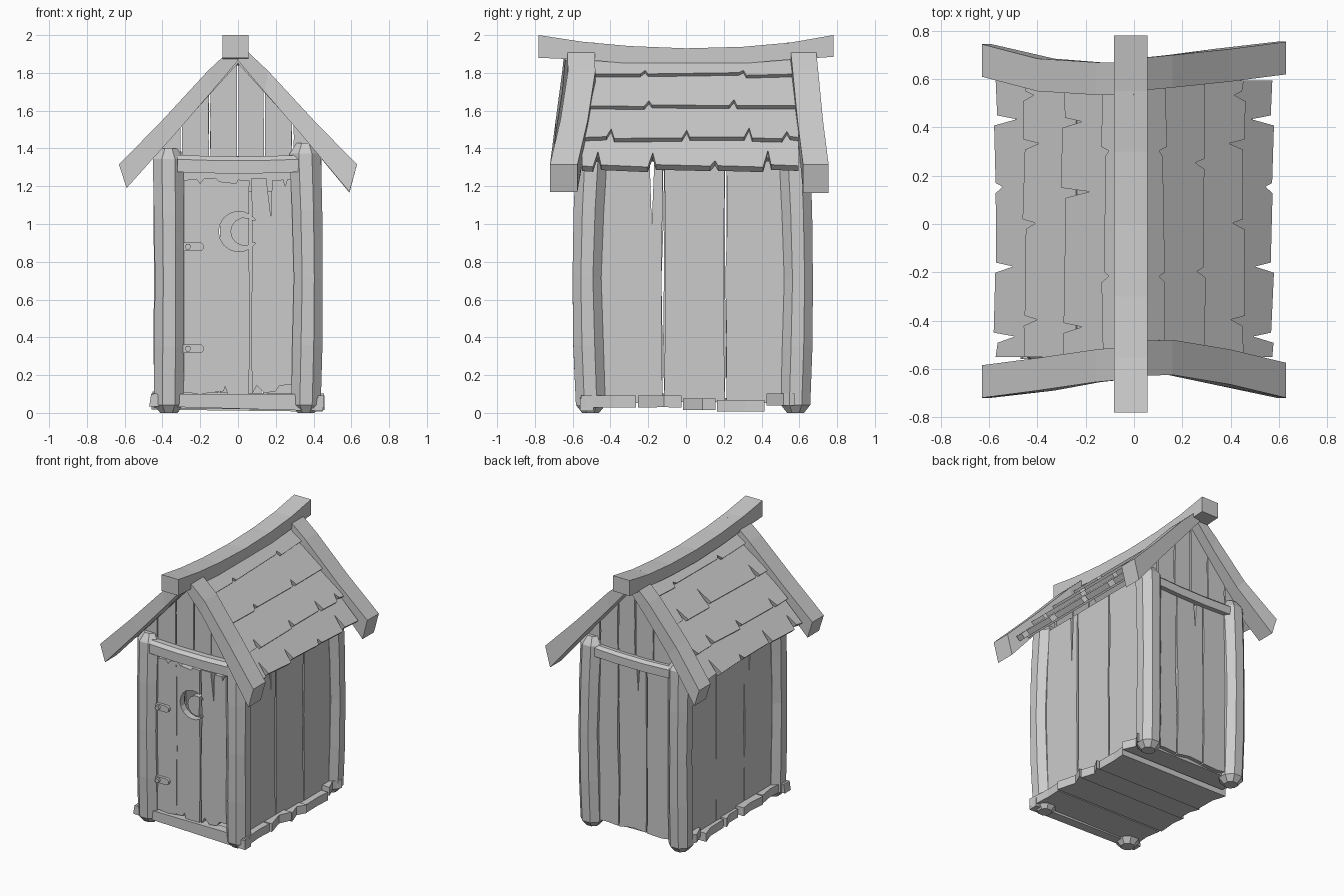
import bpy, bmesh, math, random
from mathutils import Vector

random.seed(4)
if "Cube" in bpy.data.objects:
    bpy.data.objects.remove(bpy.data.objects["Cube"], do_unlink=True)

GREY = (0.6, 0.6, 0.6, 1)
wood = bpy.data.materials.new("weathered_grey")
wood.use_nodes = True
wood.diffuse_color = GREY
wood.node_tree.nodes["Principled BSDF"].inputs["Base Color"].default_value = GREY


def finish(name, bm):
    bmesh.ops.recalc_face_normals(bm, faces=bm.faces)
    mesh = bpy.data.meshes.new(name)
    bm.to_mesh(mesh)
    bm.free()
    mesh.materials.append(wood)
    ob = bpy.data.objects.new(name, mesh)
    bpy.context.scene.collection.objects.link(ob)
    return ob


def add_loft(bm, rings):
    """Skin a row of equal rings and cap both ends."""
    rows = [[bm.verts.new(p) for p in ring] for ring in rings]
    n = len(rows[0])
    for a, b in zip(rows, rows[1:]):
        for i in range(n):
            j = (i + 1) % n
            bm.faces.new((a[i], a[j], b[j], b[i]))
    bm.faces.new(rows[0])
    bm.faces.new(rows[-1])


def loft(name, rings):
    bm = bmesh.new()
    add_loft(bm, rings)
    return finish(name, bm)


def slabs(name, outlines, place, depth):
    """Extrude flat outlines; place maps (u, v, w) to space."""
    bm = bmesh.new()
    for pts in outlines:
        add_loft(bm, [[place(u, v, w) for u, v in pts] for w in (0, depth)])
    return finish(name, bm)


def plank(u0, u1, v0, v1, wob=0.006, top=None, split=None):
    """Upright board with wavering long edges and an optional split at the top."""
    r = lambda: random.uniform(-wob, wob)
    top = top or (lambda u: v1)
    g = 0.004
    mids = [v0 + (v1 - v0) * t for t in (0.25, 0.5, 0.75)]
    pts = [(u0 + g, v0 + r()), ((u0 + u1) / 2, v0 + r()), (u1 - g, v0 + r())]
    pts += [(u1 - g + r() * 0.6, v) for v in mids if v < top(u1) - 0.03]
    pts.append((u1 - g, top(u1)))
    if split:
        c = u0 + (u1 - u0) * split[0]
        pts += [(c + 0.015, top(c)), (c, top(c) - split[1]), (c - 0.012, top(c))]
    pts.append((u0 + g, top(u0)))
    pts += [(u0 + g + r() * 0.6, v) for v in reversed(mids) if v < top(u0) - 0.03]
    return pts


# Corner posts: bowed, chamfered timbers
def post(name, x, y, top, bow_x, bow_y):
    rings = []
    for t, half, bow in ((0.0, 0.045, 0), (0.03, 0.078, 0), (0.25, 0.08, 0.6), (0.5, 0.076, 1),
                         (0.75, 0.08, 0.5), (0.96, 0.083, -0.3), (1, 0.045, -0.3)):
        c = half * 0.42
        ring = [(half, -c), (half, c), (c, half), (-c, half),
                (-half, c), (-half, -c), (-c, -half), (c, -half)]
        rings.append([(x + bow_x * bow + a, y + bow_y * bow + b, t * top) for a, b in ring])
    loft(name, rings)


post("front_left_post", 0.36, -0.505, 1.43, 0.012, -0.02)
post("front_right_post", -0.367, -0.505, 1.40, 0.004, -0.02)
post("back_left_post", 0.36, 0.58, 1.41, 0.008, 0.016)
post("back_right_post", -0.365, 0.58, 1.41, -0.004, 0.016)

# Side walls
for s, name in ((1, "left_wall"), (-1, "right_wall")):
    cuts = [-0.46, -0.12, 0.21, 0.56]
    boards = [plank(a, b, 0.06, 1.36, 0.012, split=(0.82, 0.36) if i == 0 else None)
              for i, (a, b) in enumerate(zip(cuts, cuts[1:]))]
    slabs(name, boards, lambda u, v, w, s=s: (s * (0.395 - w), u, v), 0.05)

# Back wall
cuts = [-0.35, -0.1, 0.13, 0.35]
slabs("back_wall", [plank(a, b, 0.06, 1.3, 0.012, split=(0.3, 0.2) if i == 1 else None)
                    for i, (a, b) in enumerate(zip(cuts, cuts[1:]))],
      lambda u, v, w: (u, 0.605 - w, v), 0.05)

# Door with ragged ends
boards = [
    [(-0.3, 0.11), (-0.2, 0.10), (-0.075, 0.115), (-0.068, 0.14), (-0.055, 0.1), (0.058, 0.1),
     (0.064, 0.6), (0.055, 0.9), (0.06, 1.23), (0.0, 1.235), (-0.01, 1.215), (-0.1, 1.225),
     (-0.12, 1.245), (-0.18, 1.24), (-0.2, 1.215), (-0.22, 1.24), (-0.3, 1.23)],
    [(0.074, 0.1), (0.1, 0.145), (0.14, 0.105), (0.2, 0.115), (0.22, 0.145), (0.31, 0.15),
     (0.31, 1.24), (0.26, 1.235), (0.25, 1.2), (0.24, 1.235), (0.18, 1.23), (0.175, 1.03),
     (0.15, 1.24), (0.07, 1.24), (0.078, 0.9), (0.07, 0.5)]]
door = slabs("door", boards, lambda u, v, w: (u, -0.535 + w, v), 0.05)

# Crescent opening through the door
def arc(cx, cz, r, a0, a1, n):
    steps = [math.radians(a0 + (a1 - a0) * i / n) for i in range(n + 1)]
    return [(cx + r * math.cos(a), cz + r * math.sin(a)) for a in steps]


moon = arc(0.005, 0.96, 0.107, 35, 325, 14) + arc(0.035, 0.96, 0.075, 310, 50, 10)
cutter = slabs("crescent_cutter", [moon], lambda u, v, w: (u, -0.6 + w, v), 0.2)
cutter.hide_render = True
mod = door.modifiers.new("crescent", "BOOLEAN")
mod.operation, mod.solver, mod.object = "DIFFERENCE", "EXACT", cutter
bpy.context.view_layer.objects.active = door
bpy.ops.object.modifier_apply(modifier=mod.name)
bpy.data.objects.remove(cutter, do_unlink=True)

# Thin groove strip between the first door boards
slabs("door_batten", [[(-0.14, 0.11), (-0.13, 0.11), (-0.125, 0.6), (-0.13, 1.22), (-0.138, 1.22)]],
      lambda u, v, w: (u, -0.54 + w, v), 0.01)

# Hinges with bolts
for i, z in enumerate((0.34, 0.88)):
    plate = [(-0.3, z - 0.022)] + arc(-0.205, z, 0.024, -90, 90, 6) + [(-0.3, z + 0.022)]
    slabs(f"hinge_{i + 1}", [plate], lambda u, v, w: (u, -0.556 + w, v), 0.025)
    slabs(f"hinge_bolt_{i + 1}", [arc(-0.265, z, 0.017, 0, 300, 5)],
          lambda u, v, w: (u, -0.575 + w, v), 0.03)

# Lintels, header board and gables at both ends
def beam(name, x0, x1, y, z, hy, hz, sag):
    rings = []
    for t in (0, 0.35, 0.7, 1):
        zc = z - sag * math.sin(math.pi * t)
        rings.append([(x0 + (x1 - x0) * t, y + a * hy, zc + b * hz) for a, b in
                      ((-1, -1), (-1, 0.5), (-0.5, 1), (1, 1), (1, -1))])
    loft(name, rings)


beam("front_lintel", -0.32, 0.32, -0.535, 1.32, 0.045, 0.045, 0.008)
beam("back_lintel", -0.32, 0.32, 0.6, 1.32, -0.04, 0.04, 0.01)
slabs("front_header", [[(-0.32, 1.17), (0.32, 1.17), (0.32, 1.36), (-0.32, 1.36)]],
      lambda u, v, w: (u, -0.49 + w, v), 0.03)
rake = lambda u: 1.86 - 1.07 * abs(u)
cuts = [-0.43, -0.3, -0.15, 0.0, 0.14, 0.29, 0.43]
for name, y, d in (("front_gable", -0.515, 0.04), ("back_gable", 0.595, -0.04)):
    slabs(name, [plank(a, b, 1.33, 1.86, 0.004, rake) for a, b in zip(cuts, cuts[1:])],
          lambda u, v, w, y=y, d=d: (u, y + math.copysign(w, d), v), abs(d))

# Floor boards running across, with uneven ends
edges = [-0.56, -0.26, -0.02, 0.16, 0.42, 0.58]
for i, (a, b) in enumerate(zip(edges, edges[1:])):
    drop = (0.035, 0.035, 0.02, 0.012, 0.045)[i]
    e = [random.uniform(0.415, 0.46) for _ in range(6)]
    m = a + (b - a) * 0.6
    pts = [(-e[0], a + 0.005), (e[1], a + 0.005), (e[2], m), (e[3], b - 0.005),
           (-e[4], b - 0.005), (-e[5], m)]
    slabs(f"floor_board_{i + 1}", [pts], lambda u, v, w, d=drop: (u, v, d + w - 0.012 * u), 0.062)
slabs("front_sill", [[(-0.47, 0.035), (0.45, 0.01), (0.45, 0.075), (0.3, 0.1), (-0.46, 0.1)]],
      lambda u, v, w: (u, -0.56 + w, v), 0.07)

# Roof: overlapping courses with notched lower edges
SLOPE = math.atan(1.07)
ca, sa = math.cos(SLOPE), math.sin(SLOPE)


def course(name, s, x0, x1, notches, thick, lift, y0=-0.55, y1=0.595):
    v0, v1 = x0 / ca, x1 / ca
    pts = [(y0, v0), (y0, v1)]
    for y, deep in notches:
        k = random.uniform(-0.012, 0.012)
        pts += [(y - 0.022, v1 + k), (y + 0.004, v1 - deep), (y + 0.02, v1 - k)]
    pts += [(y1, v1), (y1, v0)]

    def place(u, v, w):
        h = w - thick + lift * (v - v0) / (v1 - v0)
        return (s * (v * ca + h * sa), u, 1.895 - v * sa + h * ca)
    slabs(name, [pts], place, thick)


for s, side in ((1, "left"), (-1, "right")):
    course(f"{side}_roof_deck", s, 0.0, 0.5, [], 0.03, -0.012)
    course(f"{side}_shingles_4", s, 0.36, 0.56,
           [(-0.47, 0.11), (-0.18, 0.1), (0.15, 0.04), (0.43, 0.12)], 0.04, 0.018)
    course(f"{side}_shingles_3", s, 0.24, 0.43,
           [(-0.4, 0.07), (0.0, 0.06), (0.33, 0.08), (0.53, 0.05)], 0.036, 0.034)
    course(f"{side}_shingles_2", s, 0.09, 0.27,
           [(-0.43, 0.1), (0.13, 0.14), (0.42, 0.1)] if s < 0 else [(-0.2, 0.04), (0.25, 0.05)],
           0.03, 0.03)
    course(f"{side}_shingles_1", s, 0.0, 0.11, [(-0.22, 0.03), (0.3, 0.03)], 0.025, 0.025)

# Barge boards, flaring outward towards the eaves
def barge(name, s, end, ys, width=0.135):
    tops = [(0.0, 1.96), (0.16, 1.81), (0.4, 1.55), (0.63, 1.315)]
    lows = [(0.0, 1.865), (0.14, 1.70), (0.33, 1.48), (0.59, end)]
    rings = []
    for (xt, zt), (xl, zl), y in zip(tops, lows, ys):
        rings.append([(s * xt, y, zt), (s * xt, y + width, zt),
                      (s * xl, y + width, zl), (s * xl, y, zl)])
    loft(name, rings)


barge("front_left_barge", 1, 1.17, (-0.63, -0.625, -0.665, -0.72), 0.145)
barge("front_right_barge", -1, 1.19, (-0.64, -0.655, -0.69, -0.72))
barge("back_left_barge", 1, 1.165, (0.55, 0.565, 0.59, 0.62))
barge("back_right_barge", -1, 1.19, (0.535, 0.535, 0.55, 0.61))

# Sagging ridge beam
rings = []
for y, lo, hi in ((-0.78, 1.88, 2.0), (-0.55, 1.87, 1.965), (-0.3, 1.85, 1.942), (0, 1.84, 1.93),
                  (0.3, 1.85, 1.938), (0.55, 1.87, 1.96), (0.78, 1.885, 2.0)):
    rings.append([(-0.083, y, lo), (0.055, y, lo), (0.055, y, hi), (-0.083, y, hi)])
loft("ridge_beam", rings)
